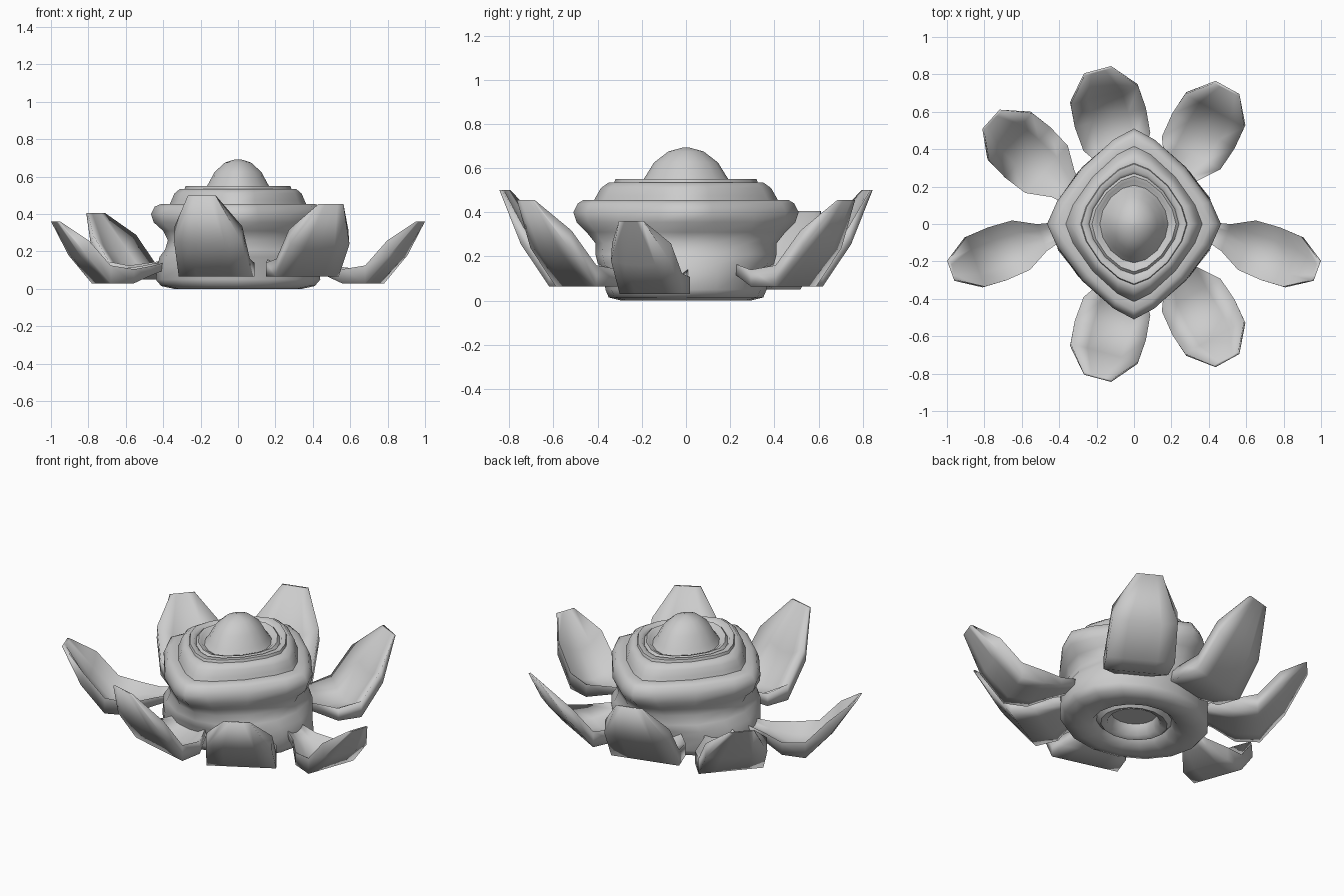
import bpy
from math import cos, sin, pi, radians, copysign
from mathutils import Vector

cube = bpy.data.objects.get("Cube")
if cube:
    bpy.data.objects.remove(cube)

grey = bpy.data.materials.new("plain grey")
grey.use_nodes = True
colour = (0.6, 0.6, 0.6, 1)
grey.diffuse_color = colour
grey.node_tree.nodes["Principled BSDF"].inputs["Base Color"].default_value = colour


def make_object(name, verts, faces, angle):
    mesh = bpy.data.meshes.new(name)
    mesh.from_pydata(verts, [], faces)
    mesh.materials.append(grey)
    obj = bpy.data.objects.new(name, mesh)
    bpy.context.collection.objects.link(obj)
    bpy.ops.object.select_all(action='DESELECT')
    obj.select_set(True)
    bpy.context.view_layer.objects.active = obj
    bpy.ops.object.mode_set(mode='EDIT')
    bpy.ops.mesh.select_all(action='SELECT')
    bpy.ops.mesh.normals_make_consistent(inside=False)
    bpy.ops.object.mode_set(mode='OBJECT')
    bpy.ops.object.shade_smooth_by_angle(angle=radians(angle))
    return obj


def skin(rings):
    """Join equal closed rings of points and cap both ends."""
    n = len(rings[0])
    faces = [(i * n + j, i * n + (j + 1) % n, (i + 1) * n + (j + 1) % n, (i + 1) * n + j)
             for i in range(len(rings) - 1) for j in range(n)]
    last = (len(rings) - 1) * n
    faces += [tuple(range(n)), tuple(range(last, last + n))]
    return [p for ring in rings for p in ring], faces


def rounded_ring(rx, ry, z, power, n=16):
    """Ring between an ellipse (power 2) and a diamond (power 1)."""
    points = []
    for k in range(n):
        c, s = cos(2 * pi * k / n), sin(2 * pi * k / n)
        points.append((rx * copysign(abs(c) ** (2 / power), c),
                       ry * copysign(abs(s) ** (2 / power), s), z))
    return points


# Body: hollowed foot, waist, wide bulge, stepped shoulder
body_profile = [
    (.13, .12, .09), (.15, .14, .03), (.19, .17, .02), (.215, .195, .045), (.24, .225, .01),
    (.34, .29, 0), (.41, .35, .015), (.44, .365, .05), (.43, .37, .12), (.42, .4, .17),
    (.39, .41, .21), (.375, .41, .26), (.4, .45, .31), (.45, .495, .355), (.465, .51, .4),
    (.445, .49, .44), (.41, .465, .455), (.365, .415, .455), (.355, .405, .475),
    (.34, .385, .51), (.31, .35, .535),
    (.285, .325, .535), (.28, .32, .55), (.25, .285, .55), (.24, .27, .535),
    (.225, .255, .55), (.205, .235, .545), (.19, .215, .53)]
rings = []
for rx, ry, z in body_profile:
    if z < .4:
        power = 2 - .7 * min(1, max(0, (z - .2) / .19))
    else:
        power = 1.32 + .35 * max(0, (.4 - rx) / .2)
    rings.append(rounded_ring(rx, ry, z, power))
make_object("body", *skin(rings), 60)

# Dome in the middle
dome_profile = [(.19, .215, .52), (.16, .185, .56), (.125, .145, .625),
                (.07, .08, .675), (.015, .015, .693)]
make_object("dome", *skin([rounded_ring(*r, 1.8) for r in dome_profile]), 60)


# Petals: stations of distance behind the tip, half width, height, rim height
petal_stations = [(.64, .06, .11, .02), (.52, .1, .055, .035), (.4, .185, 0, .06),
                  (.265, .197, 0, .08), (.13, .187, .17, .085), (0, .075, .435, 0)]


def petal(name, tip, heading, low, rise, width):
    along = Vector((cos(radians(heading)), sin(radians(heading)), 0))
    across = Vector((-along.y, along.x, 0))
    up = Vector((0, 0, 1))
    rings = []
    for back, half, height, rim in petal_stations:
        z = low + height * rise / .435
        centre = Vector((*tip, 0)) - along * back
        cup = 0 if back > .2 else .25
        ring = []
        # underside, then cupped upper side
        for t in (-1, -.5, 0, .5, 1):
            ring.append(centre + across * t * half * width
                        + up * (z + rim * cup * t * t))
        inward = along * (.012 if back < .2 else 0)
        for t in (1, .5, 0, -.5, -1):
            ring.append(centre - inward + across * t * half * width
                        + up * (z + rim * t * t + .015 * (back > 0)))
        rings.append(ring)
    make_object(name, *skin(rings), 120)


for side, sign in (("front", -1), ("back", 1)):
    petal(side + "_middle_petal", (-.195, sign * .825), sign * 105, .065, .435, 1)
    petal(side + "_left_petal", (.5, sign * .73), sign * 61, .065, .39, .97)
petal("left_petal", (.98, -.25), -20, .03, .33, .76)
petal("right_petal", (-.98, -.25), 200, .03, .33, .76)
petal("back_right_petal", (-.765, .56), 138, .05, .355, .92)
